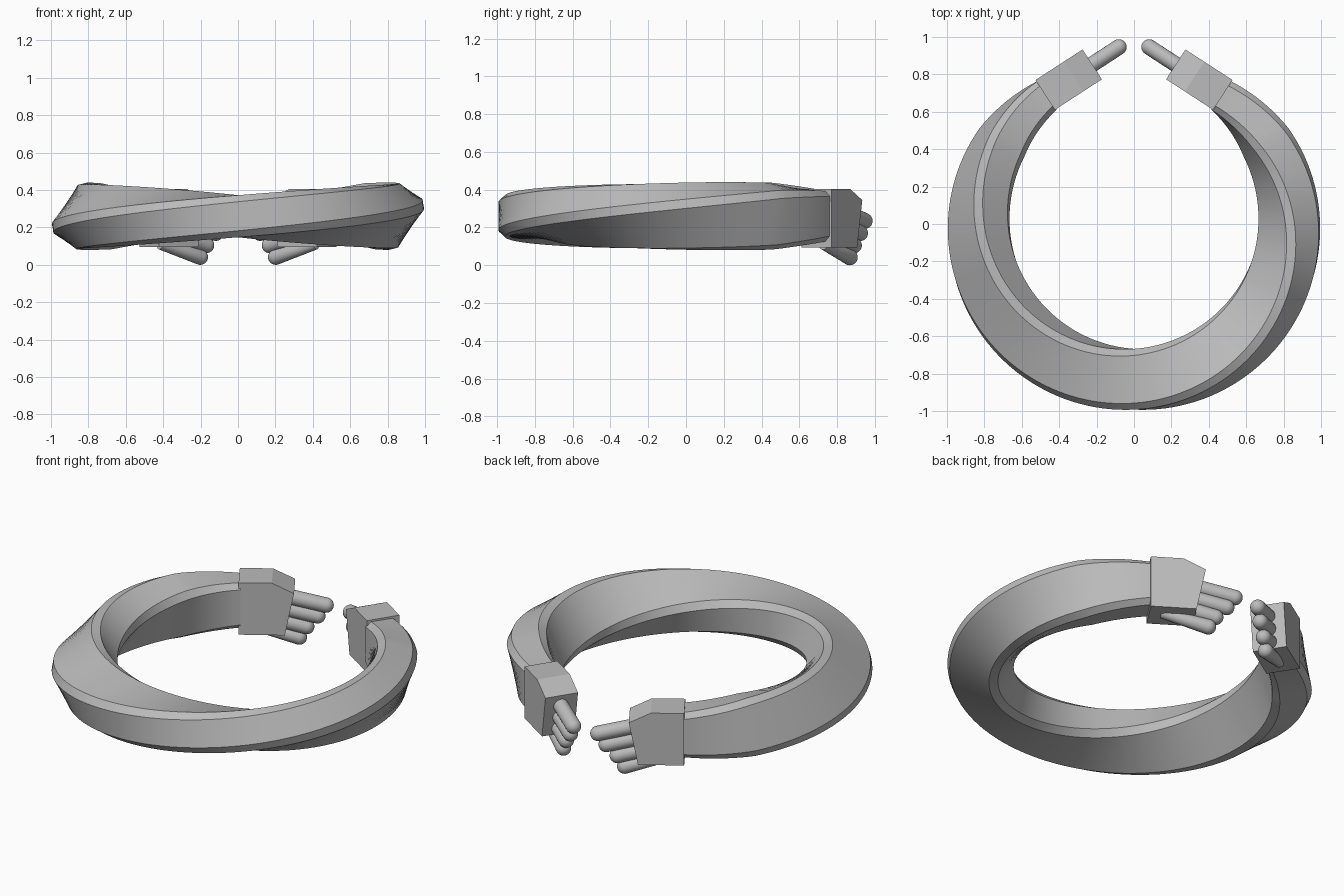
import bpy
import bmesh
import math
from mathutils import Vector

if "Cube" in bpy.data.objects:
    bpy.data.objects.remove(bpy.data.objects["Cube"])

grey = bpy.data.materials.new("plain grey")
grey.use_nodes = True
COLOUR = (0.5, 0.5, 0.5, 1)
grey.diffuse_color = COLOUR
grey.node_tree.nodes["Principled BSDF"].inputs["Base Color"].default_value = COLOUR

RADIUS, MID_Z, END = 0.83, 0.26, 146


def make_object(name, bm, smooth=False):
    bmesh.ops.recalc_face_normals(bm, faces=bm.faces[:])
    mesh = bpy.data.meshes.new(name)
    bm.to_mesh(mesh)
    bm.free()
    mesh.materials.append(grey)
    obj = bpy.data.objects.new(name, mesh)
    bpy.context.collection.objects.link(obj)
    if smooth:
        bpy.ops.object.select_all(action='DESELECT')
        obj.select_set(True)
        bpy.context.view_layer.objects.active = obj
        bpy.ops.object.shade_smooth_by_angle(angle=math.radians(30))
    return obj


def loft(bm, loops):
    """Skin a list of equal closed point loops and cap both ends."""
    rings = [[bm.verts.new(p) for p in loop] for loop in loops]
    n = len(rings[0])
    for a, b in zip(rings, rings[1:]):
        for i in range(n):
            j = (i + 1) % n
            bm.faces.new((a[i], a[j], b[j], b[i]))
    bm.faces.new(rings[0])
    bm.faces.new(rings[-1])


# Twisted band: chamfered rectangle making a half turn along an open ring
def band_section():
    w, h, c = 0.1625, 0.1125, 0.035
    quarter = [(w, h - c), (w - c, h)]
    pts = quarter + [(-x, y) for x, y in reversed(quarter)]
    return pts + [(-x, -y) for x, y in pts]


def band():
    bm = bmesh.new()
    loops = []
    steps = 120
    for s in range(steps + 1):
        phi = END * (2 * s / steps - 1)
        a = math.radians(phi - 90)
        twist = math.radians(phi * 90 / END)
        # the band narrows slightly into each wrist
        t = max(0, (abs(phi) - 122) / (END - 122))
        scale = 1 - 0.18 * t
        ct, st = math.cos(twist) * scale, math.sin(twist) * scale
        loop = []
        for u, v in band_section():
            r = RADIUS + u * ct - v * st
            loop.append((r * math.cos(a), r * math.sin(a), MID_Z + u * st + v * ct))
        loops.append(loop)
    loft(bm, loops)
    make_object("twisted_band", bm, True)


# Hand coordinates: u runs from wrist to fingertips, n across the palm
def hand_point(side, u, n, z):
    a = math.radians(147)
    x = 0.475 + u * math.cos(a) + n * math.sin(a)
    y = 0.69 + u * math.sin(a) - n * math.cos(a)
    return Vector((side * x, y, z))


PALM = [(0, 0.095), (0, 0.405), (0.18, 0.405), (0.30, 0.345), (0.25, 0.095)]

# name, base u, base z, tip u, tip z, base radius
DIGITS = [
    ("upper_finger", 0.22, 0.295, 0.47, 0.235, 0.042),
    ("middle_finger", 0.20, 0.225, 0.425, 0.17, 0.042),
    ("lower_finger", 0.18, 0.155, 0.365, 0.105, 0.042),
    ("bottom_finger", 0.07, 0.11, 0.325, 0.042, 0.028),
]


def digit(name, side, base, tip, r0, r1):
    bm = bmesh.new()
    axis = (tip - base).normalized()
    across = axis.cross(Vector((0, 0, 1))).normalized()
    up = across.cross(axis)
    length = (tip - base).length
    # straight shaft, then a hemispherical fingertip
    profile = [(0, r0), (length * 0.5, (r0 + r1) / 2)]
    for k in range(8):
        a = math.radians(12 * k)
        profile.append((length + r1 * math.sin(a), r1 * math.cos(a)))
    loops = []
    for d, r in profile:
        loops.append([base + axis * d + across * r * math.cos(math.tau * i / 20)
                      + up * r * math.sin(math.tau * i / 20) for i in range(20)])
    loft(bm, loops)
    make_object(name, bm, True)


def hand(label, side):
    bm = bmesh.new()
    loft(bm, [[hand_point(side, u, n, z) for u, z in PALM] for n in (-0.095, 0.095)])
    make_object(label + "_palm", bm)
    for name, u0, z0, u1, z1, r0 in DIGITS:
        digit(label + "_" + name, side, hand_point(side, u0, 0, z0),
              hand_point(side, u1, 0, z1), r0, 0.042)


band()
hand("left", 1)
hand("right", -1)
